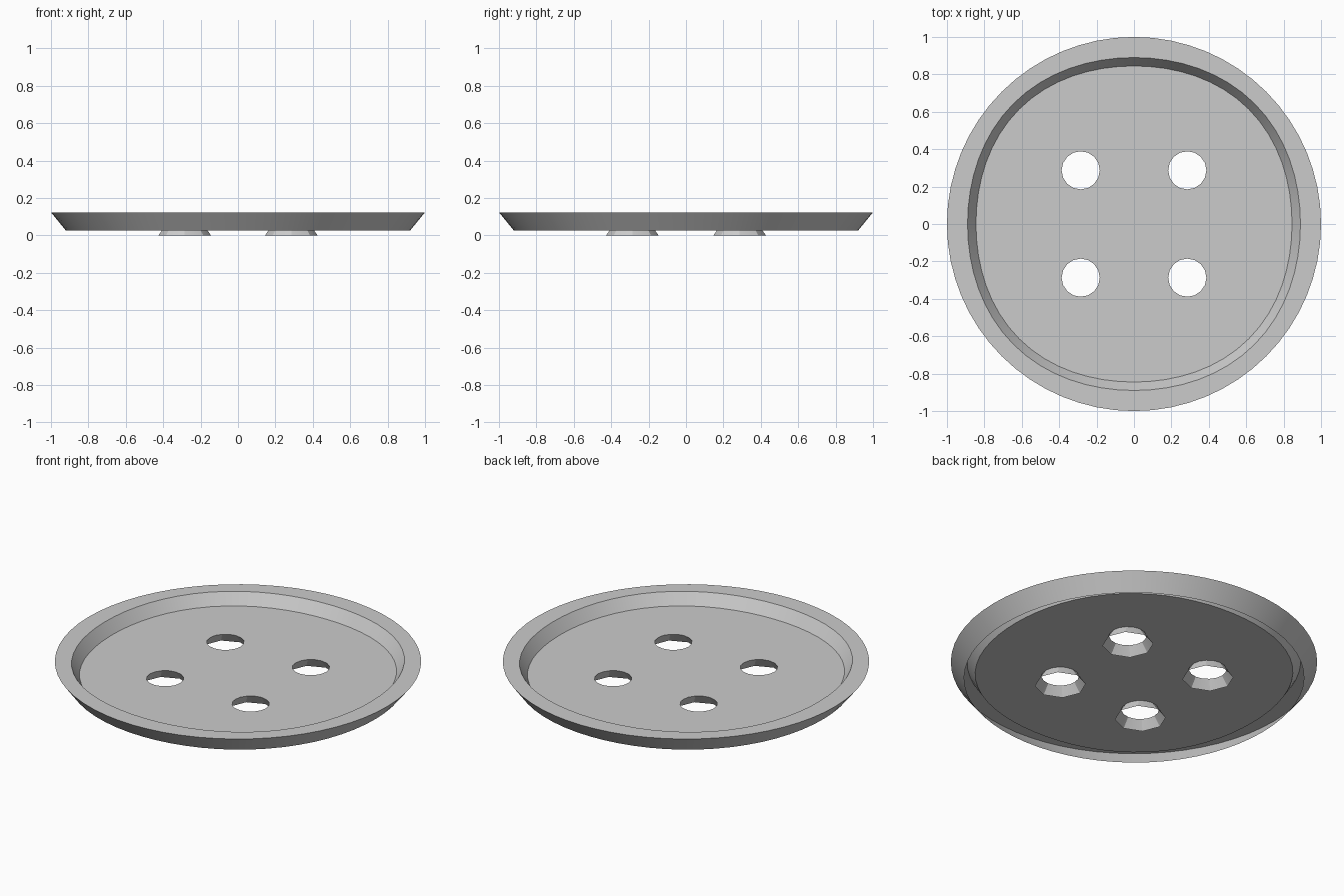
import bpy, bmesh
from math import sin, cos, pi

if "Cube" in bpy.data.objects:
    bpy.data.objects.remove(bpy.data.objects["Cube"])

bm = bmesh.new()


def ring(r, z, square=0.0, n=64, cx=0.0, cy=0.0):
    """Closed loop of vertices; 'square' pushes the diagonals outwards."""
    vs = []
    for i in range(n):
        a = 2 * pi * i / n
        q = r + square * sin(2 * a) ** 2
        vs.append(bm.verts.new((cx + q * cos(a), cy + q * sin(a), z)))
    return vs


def bridge(a, b):
    n = len(a)
    for i in range(n):
        bm.faces.new((a[i], a[(i + 1) % n], b[(i + 1) % n], b[i]))


def loop_edges(vs):
    return [bm.edges.get((vs[i], vs[(i + 1) % len(vs)])) or
            bm.edges.new((vs[i], vs[(i + 1) % len(vs)])) for i in range(len(vs))]


# Thin shell: open-bottomed outer wall, flat rim, sloped recess wall
rings = [ring(0.92, 0.025, 0.008), ring(1.0, 0.123), ring(0.89, 0.123, 0.021),
         ring(0.845, 0.055, 0.023)]
for a, b in zip(rings, rings[1:]):
    bridge(a, b)
edges = loop_edges(rings[-1])

# Four thread holes, each flaring downwards to an eight-sided lip
for sx in (-1, 1):
    for sy in (-1, 1):
        top = ring(0.102, 0.055, n=16, cx=sx * 0.285, cy=sy * 0.287)
        lip = ring(0.14, 0.0, n=16, cx=sx * 0.285, cy=sy * 0.287)
        for i in range(1, 16, 2):
            lip[i].co = (lip[i - 1].co + lip[(i + 1) % 16].co) / 2
        bridge(lip, top)
        edges += loop_edges(top)

# Floor with the holes left open
bmesh.ops.triangle_fill(bm, edges=edges, use_beauty=True, normal=(0, 0, 1))
bmesh.ops.recalc_face_normals(bm, faces=bm.faces[:])
if sum(f.normal.z * f.calc_area() for f in bm.faces) < 0:
    bmesh.ops.reverse_faces(bm, faces=bm.faces[:])

mesh = bpy.data.meshes.new("button")
bm.to_mesh(mesh)
bm.free()
obj = bpy.data.objects.new("button", mesh)
bpy.context.collection.objects.link(obj)
bpy.context.view_layer.objects.active = obj
obj.select_set(True)
bpy.ops.object.shade_smooth_by_angle(angle=pi / 6)
